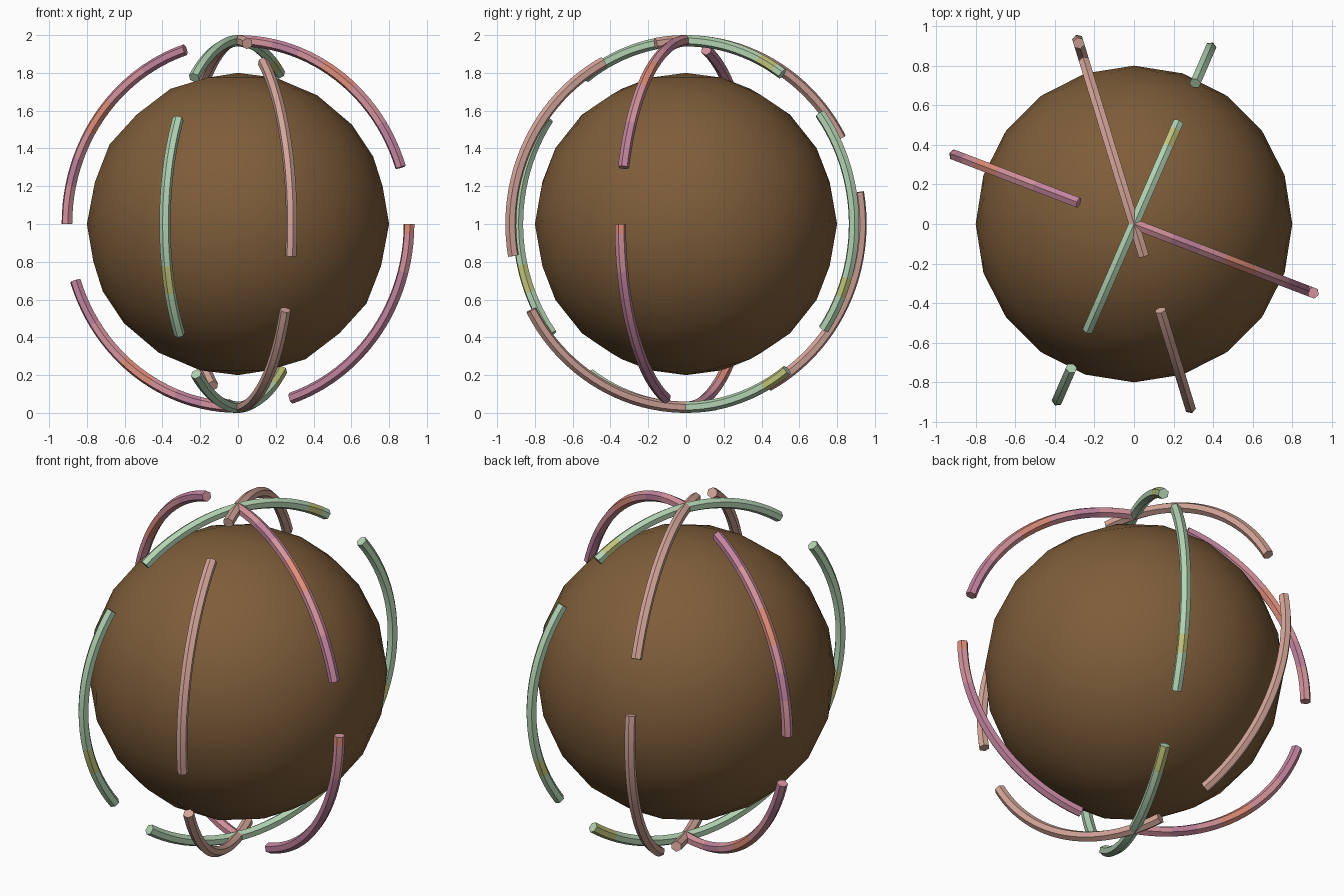
import bpy, bmesh
from math import sin, cos, radians, tau
from mathutils import Vector

cube = bpy.data.objects.get("Cube")
if cube:
    bpy.data.objects.remove(cube, do_unlink=True)


def material(name, rgb):
    mat = bpy.data.materials.new(name)
    mat.use_nodes = True
    mat.diffuse_color = (*rgb, 1)
    mat.node_tree.nodes["Principled BSDF"].inputs["Base Color"].default_value = (*rgb, 1)
    return mat


brown = material("brown", (0.21, 0.11, 0.042))
green = material("pale green", (0.45, 0.65, 0.45))
yellow = material("olive yellow", (0.53, 0.55, 0.2))
tan = material("dusty tan", (0.66, 0.38, 0.32))
pink = material("pink", (0.66, 0.29, 0.34))
orange = material("coral", (0.74, 0.27, 0.2))
mauve = material("mauve", (0.54, 0.23, 0.34))

CENTRE = Vector((0, 0, 1))
RING, TUBE = 0.97, 0.03
SPAN, STEPS, SIDES = 72, 24, 6


def smooth(obj):
    bpy.ops.object.select_all(action="DESELECT")
    obj.select_set(True)
    bpy.context.view_layer.objects.active = obj
    bpy.ops.object.shade_smooth_by_angle(angle=radians(30))


def arc(name, azimuth, start, mats, patches):
    """Hexagonal tube along part of an upright circle; patches are (from, to, slot) in degrees."""
    out = Vector((cos(radians(azimuth)), sin(radians(azimuth)), 0))
    side = Vector((-out.y, out.x, 0))
    bm = bmesh.new()
    rings = []
    for i in range(STEPS + 1):
        a = radians(start + SPAN * i / STEPS)
        radial = out * sin(a) + Vector((0, 0, cos(a)))
        rings.append([bm.verts.new(CENTRE + radial * (RING + TUBE * cos(tau * k / SIDES))
                                   + side * TUBE * sin(tau * k / SIDES))
                      for k in range(SIDES)])
    for i in range(STEPS):
        along = SPAN * (i + 0.5) / STEPS
        slot = next((s for lo, hi, s in patches if lo <= along < hi), 0)
        for k in range(SIDES):
            n = (k + 1) % SIDES
            face = bm.faces.new((rings[i][k], rings[i][n], rings[i + 1][n], rings[i + 1][k]))
            face.material_index = slot
    bm.faces.new(rings[0])
    bm.faces.new(rings[-1])
    bmesh.ops.recalc_face_normals(bm, faces=bm.faces)
    mesh = bpy.data.meshes.new(name)
    bm.to_mesh(mesh)
    bm.free()
    for m in mats:
        mesh.materials.append(m)
    obj = bpy.data.objects.new(name, mesh)
    bpy.context.collection.objects.link(obj)
    smooth(obj)


# Central ball
bpy.ops.mesh.primitive_ico_sphere_add(subdivisions=3, radius=0.8, location=CENTRE)
ball = bpy.context.object
ball.name = "ball"
ball.data.materials.append(brown)
smooth(ball)

# Three upright rings, each broken into four arcs
pink_patches = [(30, 42, 1), (57, 72, 2), (12, 21, 2)]
green_patches = [[(54, 60, 1)], [(0, 9, 1)], [(15, 24, 1)], [(63, 69, 1)]]
for i in range(4):
    turn = 90 * i
    arc(f"pink_arc_{i + 1}", -21, turn, [pink, orange, mauve],
        [(0, 4, 1), (15, 72, 2)] if i == 1 else pink_patches)
    arc(f"tan_arc_{i + 1}", -73, 28 + turn, [tan], [])
    arc(f"green_arc_{i + 1}", 66.5, 53 + turn, [green, yellow], green_patches[i])
